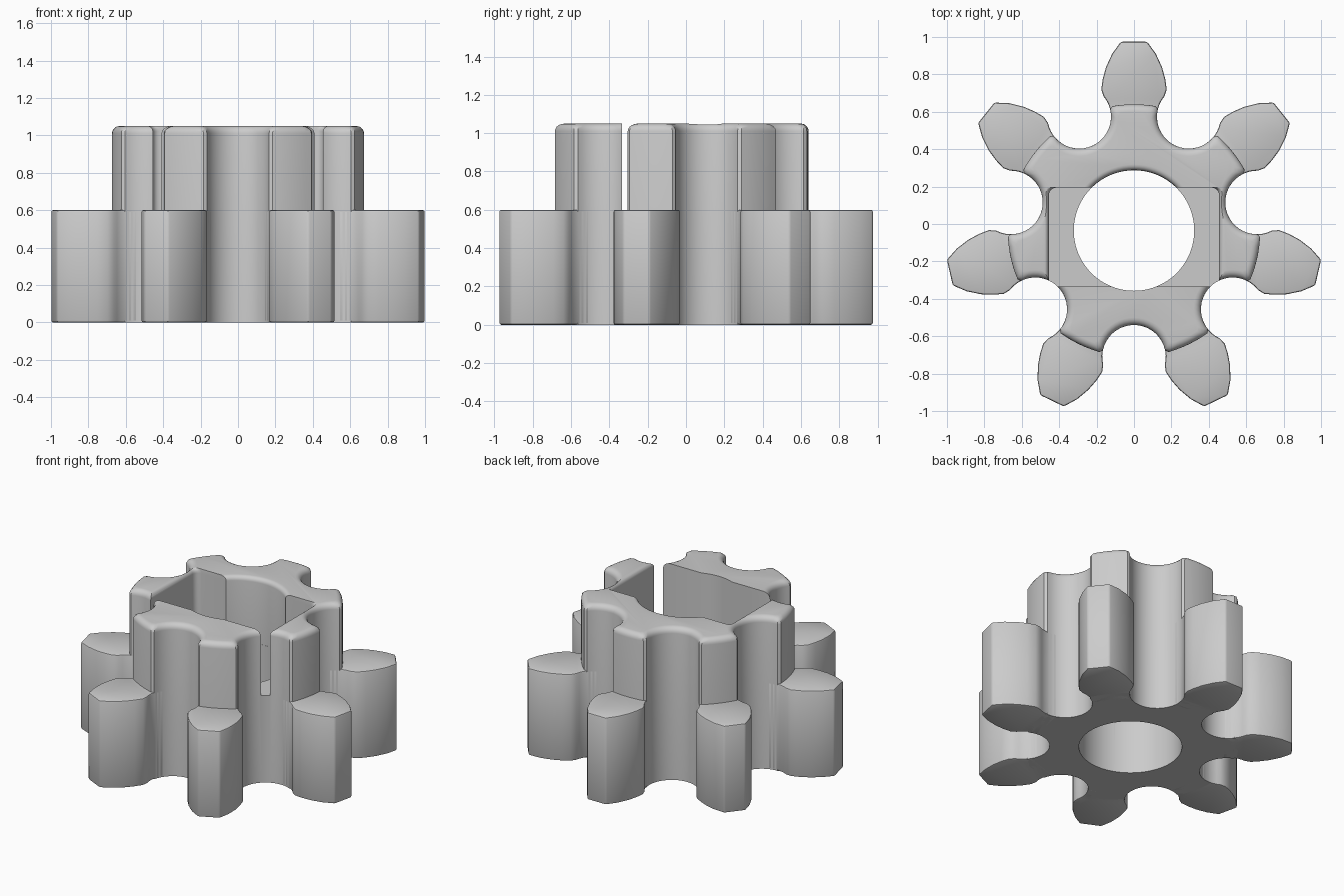
import bpy, bmesh
from math import sin, cos, pi, asin, acos, atan2, radians, sqrt
from mathutils import Matrix, Vector

if "Cube" in bpy.data.objects:
    bpy.data.objects.remove(bpy.data.objects["Cube"])

TEETH = 7
CY = -0.035          # gear axis in y
HUB_R = 0.675        # radius of raised hub, also of the gap centres
GAP_R = 0.17         # radius of the round gaps between teeth
HOLE_R = 0.322
STEP_Z, TOP_Z = 0.6, 1.05
PITCH = 2 * pi / TEETH

grey = bpy.data.materials.new("plain grey")
grey.use_nodes = True
grey.diffuse_color = (0.6, 0.6, 0.6, 1)
grey.node_tree.nodes["Principled BSDF"].inputs["Base Color"].default_value = (0.6, 0.6, 0.6, 1)


def loft(name, layers):
    """Closed solid through (z, outline) layers, outlines counter-clockwise."""
    bm = bmesh.new()
    rings = [[bm.verts.new((x, y, z)) for x, y in pts] for z, pts in layers]
    n = len(rings[0])
    for a, b in zip(rings, rings[1:]):
        for i in range(n):
            j = (i + 1) % n
            bm.faces.new((a[i], a[j], b[j], b[i]))
    bm.faces.new(rings[0][::-1])
    bm.faces.new(rings[-1])
    bmesh.ops.recalc_face_normals(bm, faces=bm.faces)
    mesh = bpy.data.meshes.new(name)
    bm.to_mesh(mesh)
    bm.free()
    obj = bpy.data.objects.new(name, mesh)
    bpy.context.collection.objects.link(obj)
    mesh.materials.append(grey)
    return obj


def activate(obj):
    bpy.ops.object.select_all(action='DESELECT')
    obj.select_set(True)
    bpy.context.view_layer.objects.active = obj


def cut(obj, cutter):
    mod = obj.modifiers.new("cut", 'BOOLEAN')
    mod.operation = 'DIFFERENCE'
    mod.solver = 'EXACT'
    mod.object = cutter
    activate(obj)
    bpy.ops.object.modifier_apply(modifier=mod.name)
    bpy.data.objects.remove(cutter)


def arc(cx, cy, r, a0, a1, n):
    return [(cx + r * cos(a0 + (a1 - a0) * i / n), cy + r * sin(a0 + (a1 - a0) * i / n))
            for i in range(n + 1)]


def fillet(r, steps=5):
    """(height, inset) pairs of a quarter-round edge ending at the top."""
    return [(TOP_Z - r + r * sin(t), r * (1 - cos(t)))
            for t in (pi / 2 * i / steps for i in range(steps + 1))]


def hub_outline(inset):
    """Short teeth on a circle, separated by round gaps."""
    big, gap = HUB_R - inset, GAP_R + inset
    # Half angle of a gap seen from the axis, and of its arc seen from its centre
    seen = acos((big ** 2 + HUB_R ** 2 - gap ** 2) / (2 * big * HUB_R))
    end = Vector((big * cos(seen) - HUB_R, big * sin(seen)))
    turn = pi - atan2(end.y, end.x)
    half = PITCH / 2 - seen
    pts = []
    for k in range(TEETH):
        a = pi / 2 + k * PITCH
        pts += arc(0, CY, big, a - half + 0.025, a + half - 0.025, 6)
        g = a + PITCH / 2
        pts += arc(HUB_R * cos(g), CY + HUB_R * sin(g), gap,
                   g + pi + turn - 0.08, g + pi - turn + 0.08, 18)
    return pts


def pocket_outline(flare):
    """Rectangle with a round bulge at the back."""
    side, back, corner = 0.455 + flare, 0.195, 0.04
    r = HOLE_R + 0.001 + flare
    a = asin((back - CY) / r)
    right = arc(side - corner, back - corner, corner, 0, pi / 2, 4)
    left = [(-x, y) for x, y in reversed(right)]
    return [(-side, -0.335), (side, -0.335)] + right + arc(0, CY, r, a, pi - a, 20) + left


# Central hub, full height, with a rounded top edge
hub = loft("hub", [(0, hub_outline(0))] + [(z, hub_outline(d)) for z, d in fillet(0.04)])

# Pocket open at the front corners, flared at the rim
flares = [(z, pocket_outline(d)) for z, d in fillet(0.03)]
cut(hub, loft("pocket_cutter", [(STEP_Z, pocket_outline(0))] + flares
              + [(1.2, pocket_outline(0.03))]))

# Round shaft hole
bore = arc(0, CY, HOLE_R, 0, 2 * pi, 96)[:-1]
cut(hub, loft("bore_cutter", [(-0.1, bore), (1.2, bore)]))
activate(hub)
bpy.ops.object.shade_smooth_by_angle(angle=radians(32))

# Long lower teeth
gx, gy = HUB_R * sin(PITCH / 2), HUB_R * cos(PITCH / 2)
half_tooth = arc(gx, gy, GAP_R, radians(190), radians(140), 6)
half_tooth += [(0.175, 0.755), (0.167, 0.81), (0.15, 0.873), (0.117, 0.945), (0.07, 1.01)]
tooth_pts = half_tooth + [(-x, y) for x, y in reversed(half_tooth)]
for k in range(TEETH):
    tooth = loft(f"lower_tooth_{k + 1}", [(0, tooth_pts), (STEP_Z, tooth_pts)])
    tooth.data.transform(Matrix.Translation((0, CY, 0)) @ Matrix.Rotation(k * PITCH, 4, 'Z'))
    bevel = tooth.modifiers.new("soft edges", 'BEVEL')
    bevel.width = 0.01
    bevel.segments = 2
    bevel.limit_method = 'ANGLE'
    bevel.angle_limit = radians(35)
    activate(tooth)
    bpy.ops.object.modifier_apply(modifier=bevel.name)
    bpy.ops.object.shade_smooth_by_angle(angle=radians(32))
